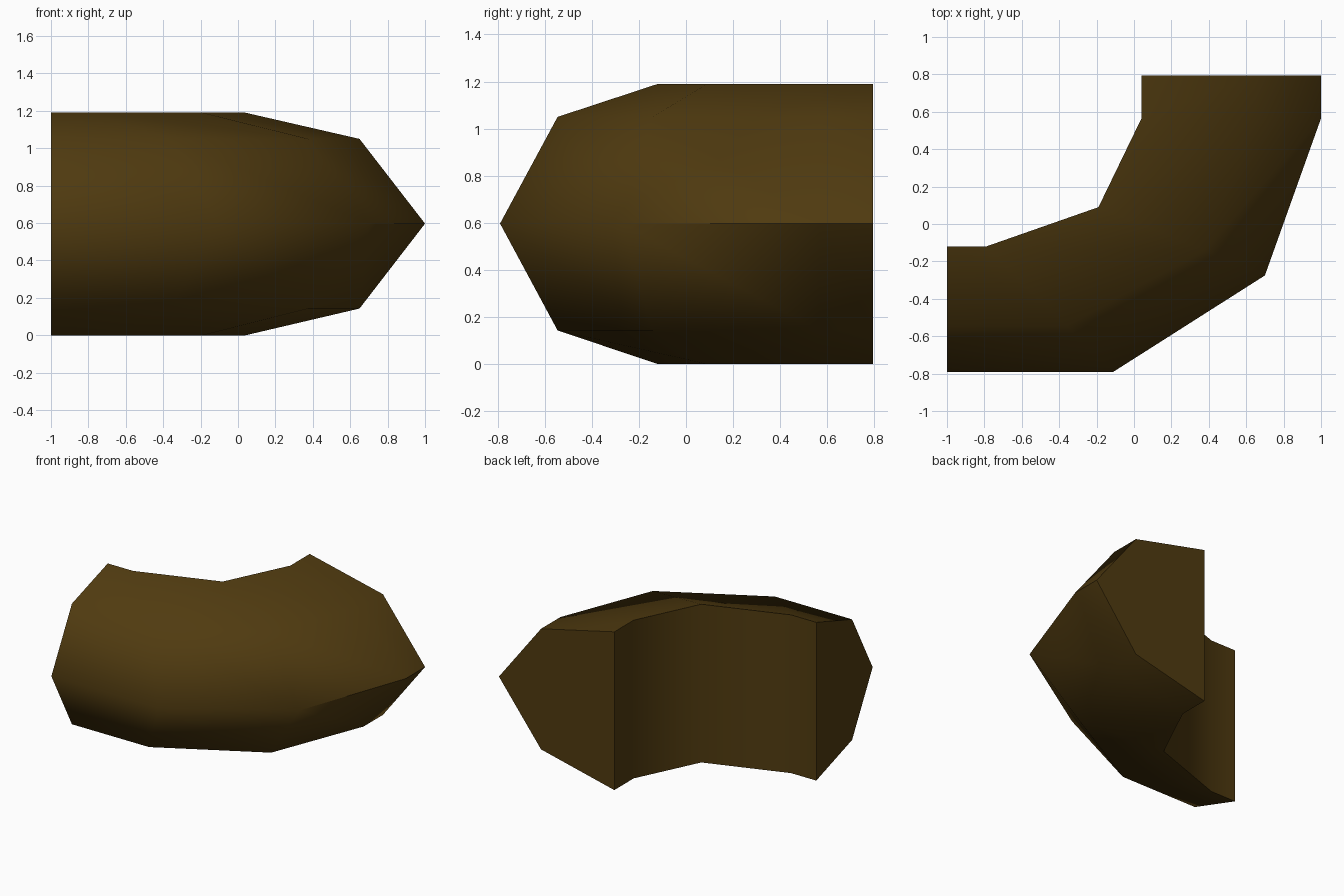
import bpy, bmesh

if "Cube" in bpy.data.objects:
    bpy.data.objects.remove(bpy.data.objects["Cube"])

# Plan paths of the inner wall and the outer ridge (matching stations)
INNER = [(-1, -.12), (-.79, -.12), (-.19, .09), (.04, .565), (.04, .795)]
OUTER = [(-1, -.79), (-.11, -.79), (.70, -.275), (1, .565), (1, .795)]
# Cross-section: (fraction from inner to outer, height)
PROFILE = [(0, 0), (0, 1.19), (.635, 1.05), (1, .597), (.635, .143)]

mat = bpy.data.materials.new("dark brown")
mat.diffuse_color = (.08, .043, .005, 1)
mat.use_nodes = True
mat.node_tree.nodes["Principled BSDF"].inputs["Base Color"].default_value = mat.diffuse_color

# Sweep the five-sided section along the bend
bm = bmesh.new()
rings = []
for (ix, iy), (ox, oy) in zip(INNER, OUTER):
    rings.append([bm.verts.new((ix + (ox - ix) * t, iy + (oy - iy) * t, z))
                  for t, z in PROFILE])
n = len(PROFILE)
for a, b in zip(rings, rings[1:]):
    for i in range(n):
        j = (i + 1) % n
        bm.faces.new((a[i], a[j], b[j], b[i]))

# Flat end caps
caps = [bm.faces.new(rings[0]), bm.faces.new(rings[-1])]
bmesh.ops.recalc_face_normals(bm, faces=bm.faces)

# Smooth bend, with sharp end rims, inner wall borders and right-hand ridge
for f in bm.faces:
    f.smooth = True
for cap in caps:
    for e in cap.edges:
        e.smooth = False
for s, (a, b) in enumerate(zip(rings, rings[1:])):
    for i in (0, 1, 3):
        if i < 2 or s >= 2:
            bm.edges.get((a[i], b[i])).smooth = False

mesh = bpy.data.meshes.new("curved_corner_block")
bm.to_mesh(mesh)
bm.free()
mesh.materials.append(mat)
obj = bpy.data.objects.new("curved_corner_block", mesh)
bpy.context.collection.objects.link(obj)
